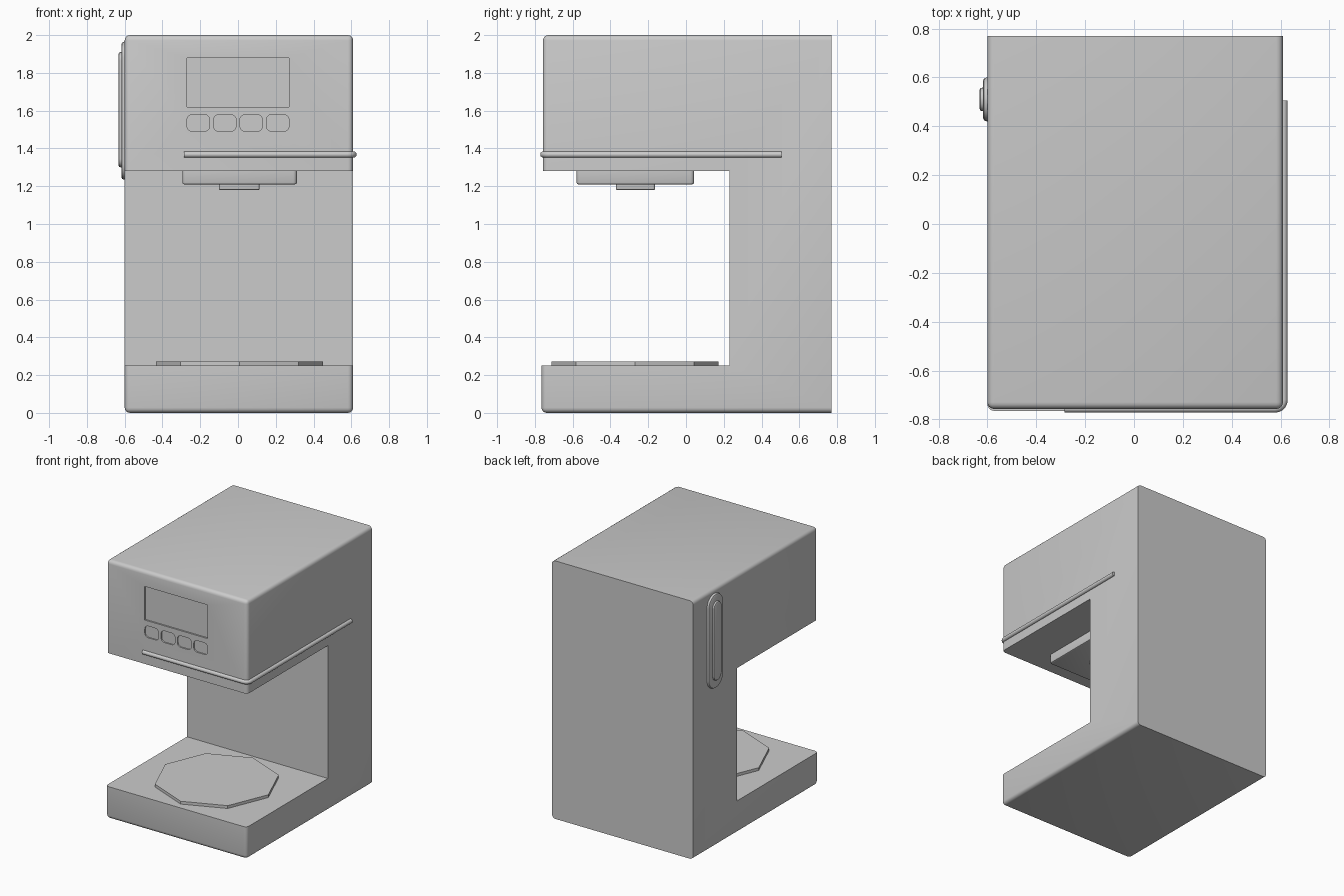
import bpy, bmesh, math
from mathutils import Vector

if "Cube" in bpy.data.objects:
    bpy.data.objects.remove(bpy.data.objects["Cube"])


def finish(bm, name, angle=35):
    bmesh.ops.recalc_face_normals(bm, faces=bm.faces[:])
    me = bpy.data.meshes.new(name)
    bm.to_mesh(me)
    bm.free()
    ob = bpy.data.objects.new(name, me)
    bpy.context.collection.objects.link(ob)
    smooth(ob, angle)
    return ob


def smooth(ob, angle=35):
    bpy.ops.object.select_all(action='DESELECT')
    ob.select_set(True)
    bpy.context.view_layer.objects.active = ob
    bpy.ops.object.shade_smooth_by_angle(angle=math.radians(angle))


def block(name, lo, hi, axis=None, radius=0.0, rim=None, rim_width=0.0, seg=5):
    """Box with rounded corners along an axis; rim=(axis, value) softens one face."""
    lo, hi = Vector(lo), Vector(hi)
    bm = bmesh.new()
    bmesh.ops.create_cube(bm, size=1)
    for v in bm.verts:
        v.co = (lo + hi) / 2 + Vector(a * b for a, b in zip(v.co, hi - lo))
    if axis is not None:
        es = [e for e in bm.edges
              if abs(e.verts[0].co[axis] - e.verts[1].co[axis]) > 1e-5]
        bmesh.ops.bevel(bm, geom=es, offset=radius, segments=seg, profile=0.5,
                        affect='EDGES', clamp_overlap=True)
    if rim:
        es = [e for e in bm.edges
              if all(abs(v.co[rim[0]] - rim[1]) < 1e-5 for v in e.verts)]
        bmesh.ops.bevel(bm, geom=es, offset=rim_width, segments=2, profile=0.5,
                        affect='EDGES', clamp_overlap=True)
    return finish(bm, name)


# C-shaped body: base, column and overhanging head in one extruded profile
X0, X1, BACK = -0.60, 0.61, 0.77
profile = [(-0.765, 0), (BACK, 0), (BACK, 2), (-0.757, 2),
           (-0.757, 1.28), (0.23, 1.28), (0.23, 0.25), (-0.765, 0.25)]
bm = bmesh.new()
face = bm.faces.new([bm.verts.new((X0, y, z)) for y, z in profile])
ext = bmesh.ops.extrude_face_region(bm, geom=[face])
for g in ext['geom']:
    if isinstance(g, bmesh.types.BMVert):
        g.co.x = X1
soft = []
for e in bm.edges:
    a, b = (v.co for v in e.verts)
    at_back = a.y > 0.7 and b.y > 0.7
    flat_end = any(abs(a.z - z) < 1e-4 and abs(b.z - z) < 1e-4 for z in (0, 2))
    front_post = a.y < -0.7 and b.y < -0.7 and abs(a.x - b.x) < 1e-4
    if not at_back and (flat_end or front_post):
        soft.append(e)
bmesh.ops.bevel(bm, geom=soft, offset=0.028, segments=4, profile=0.5,
                affect='EDGES', clamp_overlap=True)
body = finish(bm, "body")

# recessed screen and four button pockets in the front of the head
cutters = [block("screen_cutter", (-0.27, -0.9, 1.62), (0.27, -0.745, 1.88))]
for i in range(4):
    x = -0.27 + i * 0.14
    cutters.append(block("button_cutter", (x, -0.9, 1.49), (x + 0.12, -0.747, 1.58),
                         axis=1, radius=0.03))
for c in cutters:
    mod = body.modifiers.new("cut", 'BOOLEAN')
    mod.operation = 'DIFFERENCE'
    mod.solver = 'EXACT'
    mod.object = c
    bpy.ops.object.select_all(action='DESELECT')
    bpy.context.view_layer.objects.active = body
    body.select_set(True)
    bpy.ops.object.modifier_apply(modifier=mod.name)
    bpy.data.objects.remove(c)
smooth(body)

# brew head and nozzle below the overhang
block("brew_head", (-0.295, -0.58, 1.21), (0.312, 0.043, 1.285),
      axis=2, radius=0.02, rim=(2, 1.21), rim_width=0.01)
block("nozzle", (-0.10, -0.37, 1.18), (0.113, -0.165, 1.215),
      axis=2, radius=0.01, rim=(2, 1.18), rim_width=0.005)

# eight-sided cup plate
bm = bmesh.new()
bmesh.ops.create_cone(bm, cap_ends=True, segments=8, radius1=0.442, radius2=0.442, depth=0.03)
bmesh.ops.translate(bm, verts=bm.verts[:], vec=(0.007, -0.27, 0.257))
finish(bm, "cup_plate", 30)

# trim rod wrapping around the front right corner
r = 0.035
path = [(-0.285, -0.755)]
for i in range(6):
    t = -math.pi / 2 + i * math.pi / 10
    path.append((0.612 - r + r * math.cos(t), -0.755 + r + r * math.sin(t)))
path.append((0.612, 0.505))
cu = bpy.data.curves.new("trim_rod", 'CURVE')
cu.dimensions = '3D'
cu.bevel_depth = 0.017
cu.bevel_resolution = 3
cu.use_fill_caps = True
sp = cu.splines.new('POLY')
sp.points.add(len(path) - 1)
for p, (x, y) in zip(sp.points, path):
    p.co = (x, y, 1.368, 1)
rod = bpy.data.objects.new("trim_rod", cu)
bpy.context.collection.objects.link(rod)
bpy.ops.object.select_all(action='DESELECT')
rod.select_set(True)
bpy.context.view_layer.objects.active = rod
bpy.ops.object.convert(target='MESH')
smooth(bpy.context.object, 40)

# water gauge on the left side: wide pill with a narrow raised pill
block("gauge_frame", (-0.618, 0.42, 1.235), (-0.59, 0.60, 1.965),
      axis=0, radius=0.085, rim=(0, -0.618), rim_width=0.015)
block("gauge_window", (-0.632, 0.462, 1.30), (-0.60, 0.558, 1.91),
      axis=0, radius=0.045, rim=(0, -0.632), rim_width=0.01)
